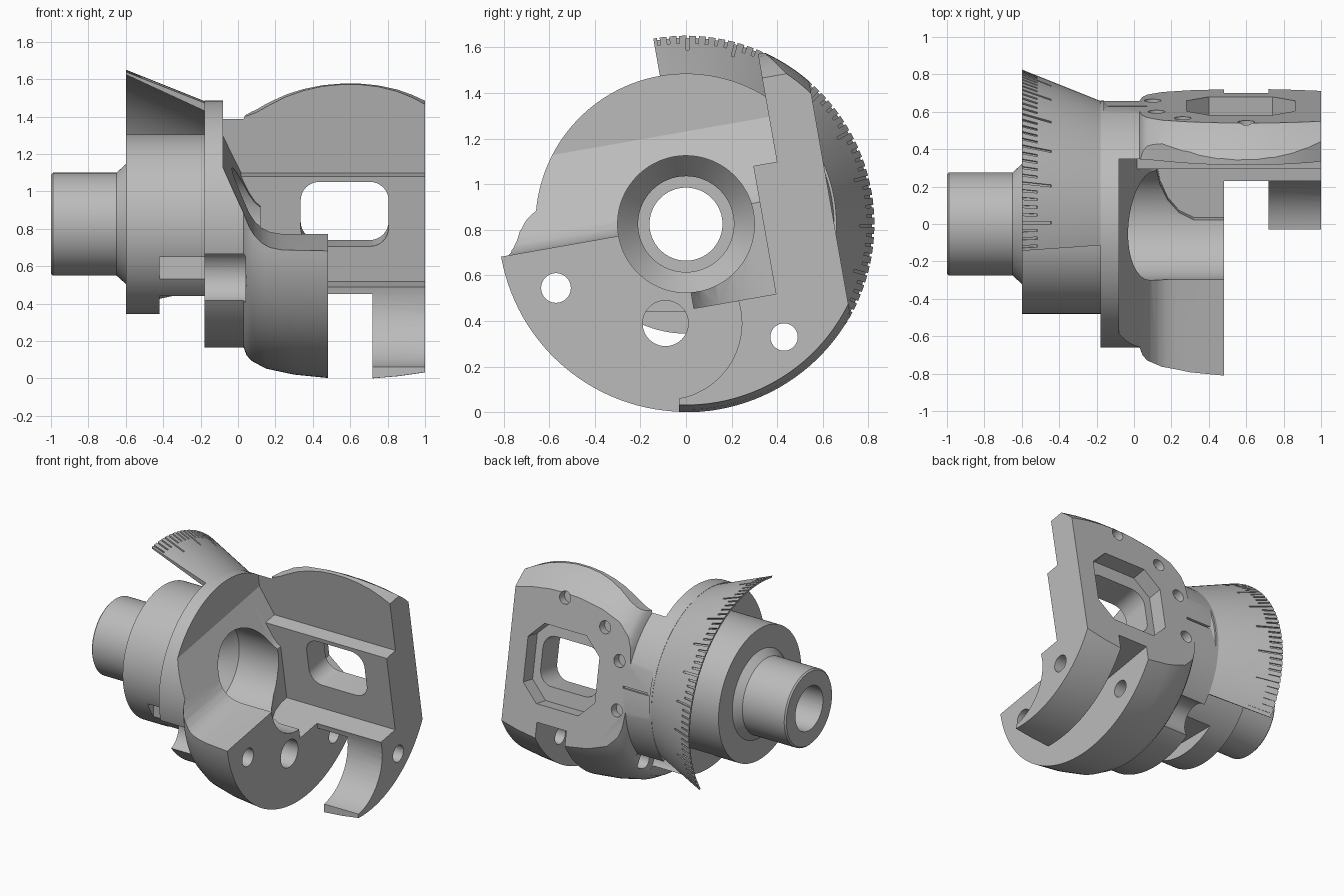
import bpy, bmesh, math
from mathutils import Matrix

old = bpy.data.objects.get("Cube")
if old:
    bpy.data.objects.remove(old, do_unlink=True)

steel = bpy.data.materials.new("grey steel")
steel.use_nodes = True
GREY = (0.5, 0.5, 0.5, 1)
steel.diffuse_color = GREY
steel.node_tree.nodes["Principled BSDF"].inputs["Base Color"].default_value = GREY

# Everything is cut square about the x axis, then rolled ten degrees and lifted
FRAME = Matrix.Translation((0, 0, 0.825)) @ Matrix.Rotation(math.radians(10), 4, 'X')
LEVEL = FRAME.inverted()  # for parts measured in the standing position
PLAIN = Matrix.Identity(4)
ALONG_X = Matrix.Rotation(math.pi / 2, 4, 'Y')
ALONG_Y = Matrix.Rotation(math.pi / 2, 4, 'X')


def finish(name, bm, frame=PLAIN):
    bmesh.ops.recalc_face_normals(bm, faces=bm.faces)
    bm.transform(frame)
    mesh = bpy.data.meshes.new(name)
    bm.to_mesh(mesh)
    bm.free()
    mesh.materials.append(steel)
    obj = bpy.data.objects.new(name, mesh)
    bpy.context.collection.objects.link(obj)
    return obj


def sweep(name, profile, start=0, end=360, steps=128):
    """Revolve a closed (x, radius) profile about x; angles run from +y to +z."""
    bm = bmesh.new()
    full = end - start == 360
    rings = []
    for i in range(steps if full else steps + 1):
        a = math.radians(start + (end - start) * i / steps)
        rings.append([bm.verts.new((x, r * math.cos(a), r * math.sin(a))) for x, r in profile])
    n = len(profile)
    for i in range(steps):
        a, b = rings[i], rings[(i + 1) % len(rings)]
        for j in range(n):
            k = (j + 1) % n
            if profile[j][1] or profile[k][1]:
                bm.faces.new((a[j], a[k], b[k], b[j]))
    if not full:
        bm.faces.new(rings[0])
        bm.faces.new(rings[-1])
    bmesh.ops.remove_doubles(bm, verts=bm.verts, dist=1e-5)
    return finish(name, bm)


def prism(name, points, axis, low, high):
    """Extrude an outline: axis 'y' takes (x, z) points, axis 'z' takes (x, y)."""
    bm = bmesh.new()
    ends = []
    for t in (low, high):
        ends.append([bm.verts.new((p, t, q) if axis == 'y' else (p, q, t)) for p, q in points])
    bm.faces.new(ends[0])
    bm.faces.new(ends[1])
    for i in range(len(points)):
        j = (i + 1) % len(points)
        bm.faces.new((ends[0][i], ends[0][j], ends[1][j], ends[1][i]))
    return finish(name, bm)


def box(name, x, y, z, frame=PLAIN):
    bm = bmesh.new()
    bmesh.ops.create_cube(bm, size=1)
    for v in bm.verts:
        v.co = [lo + (hi - lo) * (c + 0.5) for c, (lo, hi) in zip(v.co, (x, y, z))]
    return finish(name, bm, frame)


def rod(name, place, r, depth, sides=48):
    bm = bmesh.new()
    bmesh.ops.create_cone(bm, cap_ends=True, segments=sides, radius1=r, radius2=r, depth=depth)
    return finish(name, bm, place)


def drill(name, y, z, r, x0, x1):
    """Drill along x at a standing y, z position."""
    place = LEVEL @ Matrix.Translation(((x0 + x1) / 2, y, z)) @ ALONG_X
    return rod(name, place, r, x1 - x0)


def rounded(cx, cz, w, h, r, n):
    """Outline of a rectangle of half sizes w, h with rounded corners."""
    pts = []
    for k, (sx, sz) in enumerate(((1, 1), (-1, 1), (-1, -1), (1, -1))):
        for i in range(n + 1):
            a = math.pi / 2 * (k + i / n)
            pts.append((cx + sx * (w - r) + r * math.cos(a), cz + sz * (h - r) + r * math.sin(a)))
    return pts


def cut(target, tool):
    tool.hide_render = True
    bpy.context.view_layer.objects.active = target
    for solver in ('MANIFOLD', 'EXACT'):
        mod = target.modifiers.new("cut", 'BOOLEAN')
        mod.operation, mod.solver, mod.object = 'DIFFERENCE', solver, tool
        try:
            bpy.ops.object.modifier_apply(modifier=mod.name)
            break
        except RuntimeError:
            target.modifiers.remove(mod)
    bpy.data.objects.remove(tool, do_unlink=True)


# Turned blank: shank, collar, disc and bulging cup
body = sweep("rotary_head", [
    (-1, 0), (-1, .265), (-.99, .275), (-.65, .275), (-.6, .32), (-.6, .48), (-.18, .48),
    (-.18, .66), (.03, .66), (.045, .7), (.07, .73), (.15, .773), (.3, .805), (.48, .823),
    (.6, .827), (.72, .825), (.86, .813), (1, .793), (1, 0)])

# Reliefs in the collar behind the disc
cut(body, box("collar_relief", (-.42, -.18), (-.7, .7), (.1, .44), LEVEL))
cut(body, box("collar_flat", (-.42, -.18), (-.7, -.38), (.51, .65), LEVEL))

# Upper half cut away, with a sloped foot running into the disc
cut(body, prism("upper_cut", [
    (-.08, 1.2), (-.08, .4), (.06, .11), (.09, .065), (.13, .03), (.17, .01), (.23, 0),
    (1.2, 0), (1.2, 1.2)], 'y', -1.2, .335))
cut(body, prism("wall_step", [
    (-.08, 1.2), (-.08, .4), (.0166, .2), (1.2, .2), (1.2, 1.2)], 'y', .3, .44))

# Outer flat and curved top edge of the upright wall
cut(body, box("outer_flat", (-.16, 1.2), (.64, 1.2), (-1.2, 1.2)))
cut(body, prism("wall_top", [
    (-.08, .62), (-.06, .575), (-.03, .53), (.01, .508), (.05, .51), (.1, .53), (.18, .575),
    (.26, .615), (.35, .647), (.45, .67), (.55, .68), (.65, .68), (.75, .668), (.85, .643),
    (.93, .61), (1.1, .52), (1.1, 1.2), (-.08, 1.2)], 'y', .25, 1.2))

# Open end beyond the cup, leaving the hooked arm
cut(body, box("end_opening", (.48, 1.2), (-1.2, .335), (-.37, .1)))
cut(body, box("arm_tip", (.48, 1.2), (-1.2, -.03), (-.5, .8), LEVEL))
cut(body, drill("arm_hollow", -.09, .39, .335, .48, 1.2))
cut(body, box("arm_slot", (.48, .72), (-1.2, 1.2), (-1.2, -.41)))

# Pocket beside the bore
cut(body, prism("side_pocket", [
    (.12, .335), (.12, .27), (.14, .17), (.18, .08), (.24, .01), (.32, -.03), (.6, -.03),
    (.6, .335)], 'z', -.37, .2))

# Stepped bore right through
cut(body, sweep("bore", [
    (-1.1, 0), (-1.1, .16), (-.45, .16), (-.45, .21), (-.3, .21), (-.2, .3), (1.2, .3),
    (1.2, 0)], steps=96))

# Window with a wider eight-sided outer recess
cut(body, prism("window", rounded(.57, -.005, .235, .175, .1, 8), 'y', .2, .8))
cut(body, prism("window_recess", rounded(.57, -.005, .29, .28, .12, 1), 'y', .53, .8))

# Screw holes along x with relief behind two of them
for y, z, r, relief in ((-.57, .545, .065, .14), (.43, .33, .06, .12), (-.09, .39, .1, 0)):
    cut(body, drill("screw_hole", y, z, r, -.4, 1.2))
    if relief:
        cut(body, drill("screw_relief", y, z, relief, -.3, .04))

# Blind holes around the outer flat
for x, v in ((.6, .49), (.26, .37), (.12, .17), (.1, -.17)):
    cut(body, rod("blind_hole", Matrix.Translation((x, .66, v)) @ ALONG_Y, .045, .16, 24))

# Index line on the flat
cut(body, box("index_line", (-.14, .07), (.62, .7), (-.008, .008)))

# Flared scale skirt with engraved graduations
skirt = sweep("scale_skirt", [
    (-.6, .826), (-.6, .812), (-.18, .615), (-.12, .6), (-.12, .63), (-.18, .658)],
    -42, 90, 60)
marks = bmesh.new()
slope = math.atan2(.168, .42)
for i in range(44):
    length = .17 if i % 5 == 0 else .09
    turn = Matrix.Rotation(math.radians(-40.5 + 3 * i), 4, 'X')
    lean = Matrix.Translation((-.6, .826, 0)) @ Matrix.Rotation(-slope, 4, 'Z')
    size = Matrix.Diagonal((length * 2, .018, .012, 1))
    bmesh.ops.create_cube(marks, size=1, matrix=turn @ lean @ size)
cut(skirt, finish("graduations", marks))

# Stand the parts up; smooth turned surfaces, crisp machined edges
for obj in (body, skirt):
    obj.data.transform(FRAME)
    bpy.ops.object.select_all(action='DESELECT')
    obj.select_set(True)
    bpy.context.view_layer.objects.active = obj
    bpy.ops.object.shade_smooth_by_angle(angle=math.radians(25))
